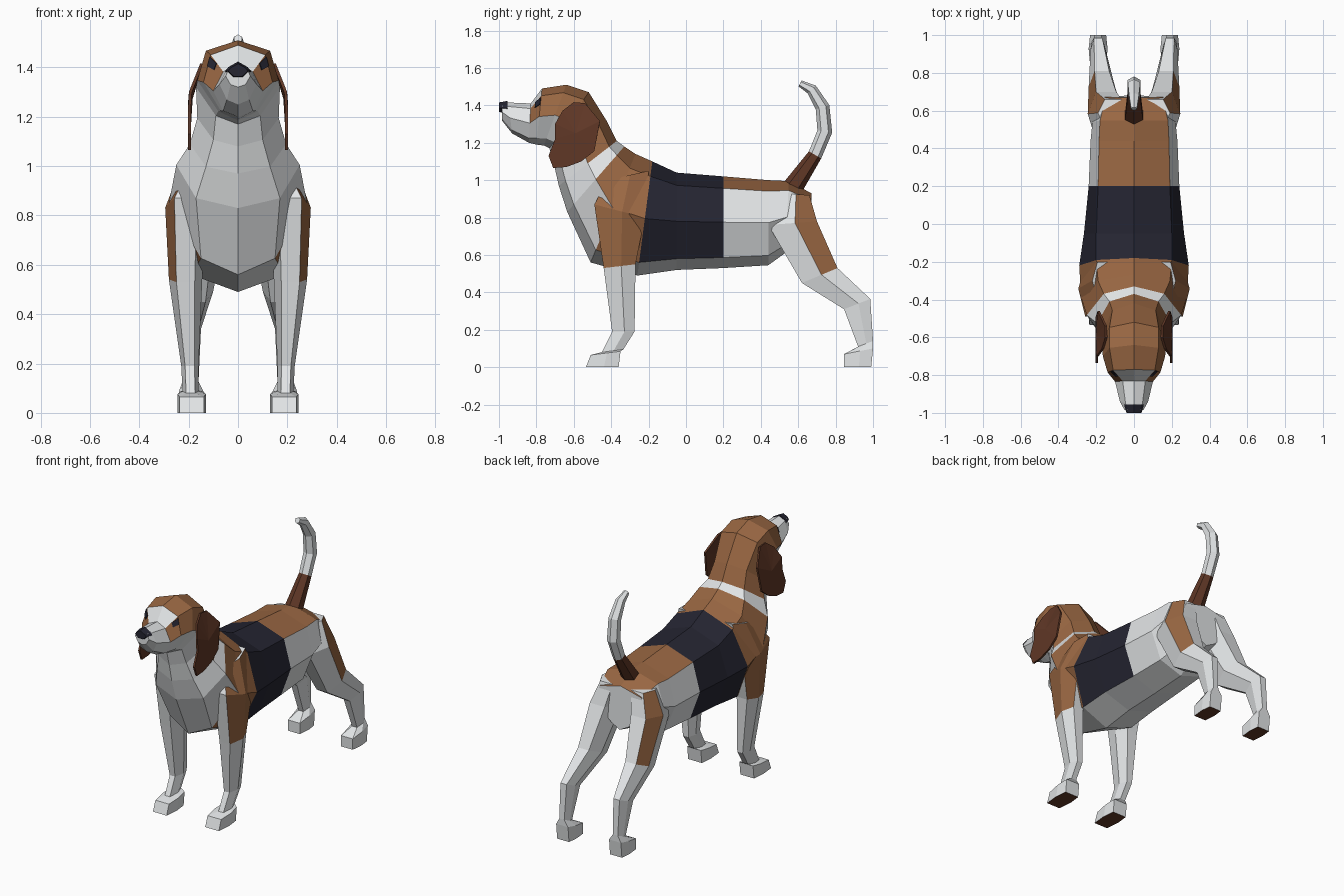
import bpy, bmesh, math
from mathutils import Vector as V

if "Cube" in bpy.data.objects:
    bpy.data.objects.remove(bpy.data.objects["Cube"])

PALETTE = {"white_fur": (.76, .78, .79), "tan_fur": (.32, .135, .055),
           "black_fur": (.018, .018, .031), "brown_fur": (.115, .038, .019)}
MATS = {}
for mat_name, rgb in PALETTE.items():
    MATS[mat_name] = bpy.data.materials.new(mat_name)
    MATS[mat_name].diffuse_color = (*rgb, 1)
WHITE, TAN, BLACK, BROWN = range(4)


def finish(name, bm):
    mesh = bpy.data.meshes.new(name)
    bm.to_mesh(mesh)
    bm.free()
    for m in MATS.values():
        mesh.materials.append(m)
    ob = bpy.data.objects.new(name, mesh)
    bpy.context.collection.objects.link(ob)
    return ob


def loft(name, rings, rule, first_cap=WHITE, last_cap=WHITE):
    """Skin closed rings; rule(section, side) gives the colour."""
    bm = bmesh.new()
    loops = [[bm.verts.new(p) for p in r] for r in rings]
    n = len(rings[0])
    for i in range(len(loops) - 1):
        a, b = loops[i], loops[i + 1]
        for j in range(n):
            k = (j + 1) % n
            bm.faces.new((a[j], a[k], b[k], b[j])).material_index = rule(i, j)
    bm.faces.new(loops[0]).material_index = first_cap
    bm.faces.new(loops[-1]).material_index = last_cap
    bmesh.ops.recalc_face_normals(bm, faces=bm.faces)
    return finish(name, bm)


# Head, neck and torso: top (y, z), bottom (y, z), three half widths going down
BODY = [
    (-.985, 1.41, -.985, 1.32, .035, .05, .03),
    (-.95, 1.415, -.93, 1.25, .045, .075, .045),
    (-.83, 1.41, -.84, 1.20, .06, .10, .06),
    (-.77, 1.49, -.80, 1.19, .11, .14, .07),
    (-.64, 1.51, -.76, 1.185, .13, .165, .08),
    (-.52, 1.47, -.73, 1.17, .13, .17, .09),
    (-.42, 1.31, -.705, 1.08, .115, .165, .10),
    (-.37, 1.21, -.68, .97, .13, .195, .13),
    (-.33, 1.18, -.635, .83, .16, .25, .17),
    (-.27, 1.14, -.51, .56, .19, .28, .15),
    (-.18, 1.10, -.26, .49, .20, .29, .19),
    (-.05, 1.04, -.05, .52, .20, .265, .185),
    (.20, 1.02, .20, .53, .19, .24, .17),
    (.44, 1.00, .44, .545, .185, .23, .16),
    (.55, .995, .53, .61, .18, .22, .12),
    (.67, .93, .68, .65, .15, .19, .06)]


def body_ring(y0, z0, y1, z1, *widths):
    top, bottom = V((0, y0, z0)), V((0, y1, z1))
    side = [top.lerp(bottom, f) + V((w, 0, 0))
            for f, w in zip((.13, .5, .885), widths)]
    return [top, *side, bottom] + [V((-p.x, p.y, p.z)) for p in reversed(side)]


def body_colour(i, j):
    s = min(j, 7 - j)              # strip 0 = back, strip 3 = belly
    if i < 2 or i == 7:            # muzzle and collar band
        return WHITE
    if i == 2:                     # blaze between the eyes
        return TAN if s == 1 else WHITE
    if i in (10, 11):              # saddle
        return BLACK if s < 3 else WHITE
    depth = 2 if i < 9 else 3 if i == 9 else 1
    return TAN if s < depth else WHITE


body_rings = [body_ring(*r) for r in BODY]
loft("body_and_head", body_rings, body_colour)

# Nose
nose = [(-.035, 1.40), (0, 1.42), (.035, 1.40), (.047, 1.385), (.02, 1.36), (-.02, 1.36), (-.047, 1.385)]
loft("nose", [[V((x * s, y, 1.388 + (z - 1.388) * s)) for x, z in nose]
              for y, s in ((-1.0, .85), (-.955, 1.12))], lambda i, j: BLACK, BLACK, BLACK)

# Legs: front (y, z), back (y, z), inner x, outer x, from the sole upward
FRONT_LEG = [
    (-.535, 0, -.36, 0, .13, .245), (-.51, .065, -.35, .085, .13, .245),
    (-.45, .08, -.335, .095, .16, .225), (-.395, .19, -.275, .19, .16, .23),
    (-.44, .53, -.27, .55, .145, .28), (-.49, .87, -.22, .80, .13, .295),
    (-.42, 1.0, -.20, 1.05, .10, .22)]
HIND_LEG = [
    (.845, 0, .99, 0, .14, .24), (.845, .07, 1.0, .10, .14, .24),
    (.92, .11, 1.0, .14, .16, .225), (.845, .31, .985, .365, .15, .23),
    (.62, .45, .81, .53, .10, .24), (.44, .76, .70, .78, .05, .245),
    (.50, .93, .66, .92, .03, .19)]


def leg_ring(k, sx, y0, z0, y1, z1, xin, xout):
    front, back = V((0, y0, z0)), V((0, y1, z1))
    c, h = (xin + xout) / 2, (xout - xin) / 2
    u = .85 if k < 2 else .55      # paws are boxier than the legs
    shape = [(-u, 0), (u, 0), (1, .55), (u, 1), (-u, 1), (-1, .55)]
    return [front.lerp(back, t) + V((sx * (c + h * a), 0, 0)) for a, t in shape]


for sx, side in ((1, "right"), (-1, "left")):
    for part, rows, tan_sides in (("front_leg", FRONT_LEG, (1, 2)), ("hind_leg", HIND_LEG, (2,))):
        loft(f"{part}_{side}", [leg_ring(k, sx, *r) for k, r in enumerate(rows)],
             lambda i, j: TAN if i >= 4 and j in tan_sides else WHITE, BROWN)

# Tail: y, z, radius along the curve, dark at the base
TAIL = [(.57, .96, .055), (.69, 1.135, .038), (.742, 1.26, .04),
        (.73, 1.39, .038), (.672, 1.485, .03), (.61, 1.517, .018)]
tail_rings = []
for i, (y, z, r) in enumerate(TAIL):
    a, b = TAIL[max(i - 1, 0)], TAIL[min(i + 1, len(TAIL) - 1)]
    d = V((0, b[0] - a[0], b[1] - a[1])).normalized()
    across = V((0, d.z, -d.y))
    tail_rings.append([V((0, y, z)) + across * r * math.cos(t) + V((r * math.sin(t), 0, 0))
                       for t in (k * math.pi / 3 for k in range(6))])
loft("tail", tail_rings, lambda i, j: BROWN if i == 0 else WHITE)

# Ears: thin hanging flaps, leaning in to the head at the top
EAR = [(-.60, 1.415), (-.54, 1.41), (-.46, 1.315), (-.49, 1.155), (-.56, 1.10), (-.64, 1.07),
       (-.71, 1.065), (-.735, 1.13), (-.70, 1.22), (-.70, 1.30), (-.66, 1.37)]
for sx, side in ((1, "right"), (-1, "left")):
    bm = bmesh.new()
    rim = [bm.verts.new((sx * (.197 - max(0, z - 1.29) * .4), y, z)) for y, z in EAR]
    mid = bm.verts.new((sx * .197, -.59, 1.25))
    for k in range(len(rim)):
        bm.faces.new((mid, rim[k], rim[(k + 1) % len(rim)])).material_index = BROWN
    bmesh.ops.recalc_face_normals(bm, faces=bm.faces)
    ear = finish(f"ear_{side}", bm)
    solid = ear.modifiers.new("thickness", 'SOLIDIFY')
    solid.thickness = .012
    solid.offset = 0

# Eyes: thin plates on the face panel beside the blaze
a, b, c, d = body_rings[3][1], body_rings[3][2], body_rings[2][2], body_rings[2][1]
normal = (b - a).cross(d - a).normalized()
if normal.y > 0:
    normal = -normal
for sx, side in ((1, "right"), (-1, "left")):
    quad = [a.lerp(d, u).lerp(b.lerp(c, u), v) for u, v in ((.0, .08), (.5, .02), (.5, .3), (.0, .42))]
    plate = [[V((sx * p.x, p.y, p.z)) for p in (q + normal * off for q in quad)] for off in (-.003, .005)]
    loft(f"eye_{side}", plate, lambda i, j: BLACK, BLACK, BLACK)

for m in bpy.data.materials:
    if m.users and not m.is_grease_pencil:
        m.use_nodes = True
        m.node_tree.nodes["Principled BSDF"].inputs["Base Color"].default_value = m.diffuse_color
